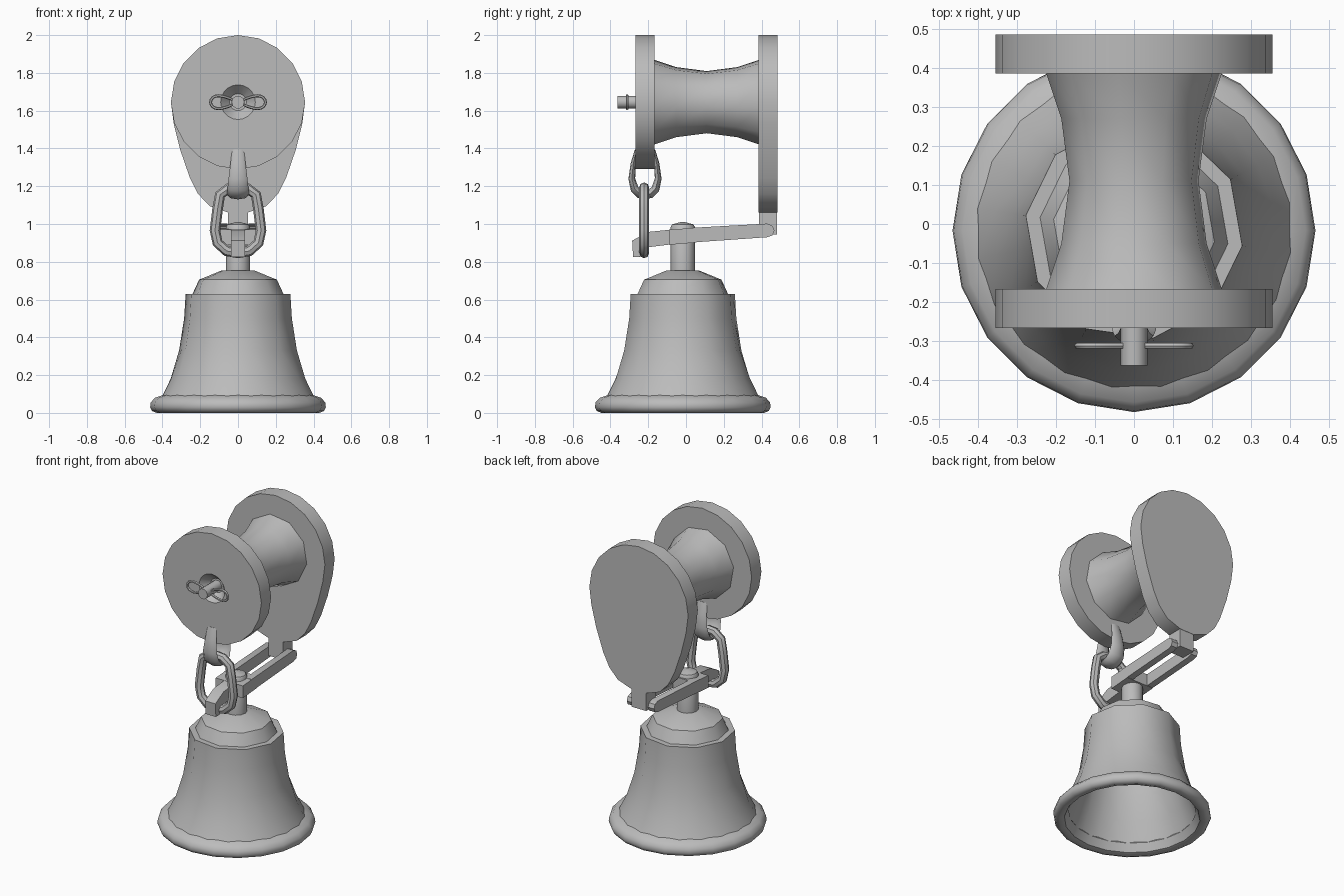
import bpy, bmesh, math
from mathutils import Vector

cube = bpy.data.objects.get("Cube")
if cube:
    bpy.data.objects.remove(cube, do_unlink=True)

metal = bpy.data.materials.new("grey_metal")
metal.use_nodes = True
GREY = (0.5, 0.5, 0.5, 1)
metal.diffuse_color = GREY
metal.node_tree.nodes["Principled BSDF"].inputs["Base Color"].default_value = GREY
parts = []


def finish(name, bm):
    bmesh.ops.remove_doubles(bm, verts=bm.verts, dist=1e-5)
    bmesh.ops.recalc_face_normals(bm, faces=bm.faces)
    mesh = bpy.data.meshes.new(name)
    bm.to_mesh(mesh)
    bm.free()
    mesh.materials.append(metal)
    obj = bpy.data.objects.new(name, mesh)
    bpy.context.collection.objects.link(obj)
    parts.append(obj)
    return obj


def loft(name, rings, closed=False):
    """Skin rings of points; cap the ends unless the loft is closed."""
    bm = bmesh.new()
    rows = [[bm.verts.new(p) for p in ring] for ring in rings]
    n = len(rows[0])
    pairs = list(zip(rows, rows[1:])) + ([(rows[-1], rows[0])] if closed else [])
    for a, b in pairs:
        for i in range(n):
            j = (i + 1) % n
            bm.faces.new((a[i], a[j], b[j], b[i]))
    if not closed:
        bm.faces.new(rows[0])
        bm.faces.new(rows[-1])
    return finish(name, bm)


def lathe(name, profile, sides, centre, axis="z", turn=0, closed=False):
    """Spin (radius, height, pinch); pinch pulls in every second point."""
    rings = []
    for r, h, *pinch in profile:
        ring = []
        for i in range(sides):
            a = math.radians(turn) + math.tau * i / sides
            k = r * (pinch[0] if pinch and i % 2 else 1)
            u, v = k * math.cos(a), k * math.sin(a)
            offset = (u, v, h) if axis == "z" else (u, h, v)
            ring.append(Vector(centre) + Vector(offset))
        rings.append(ring)
    return loft(name, rings, closed)


def prism(name, outline, low, high, axis="x"):
    """Extrude an outline of (y, z) along x, or of (x, z) along y."""
    place = (lambda p, d: (d, *p)) if axis == "x" else (lambda p, d: (p[0], d, p[1]))
    return loft(name, [[place(p, d) for p in outline] for d in (low, high)])


def sweep(name, path, normal, sizes, sides=8, closed=True):
    """Sweep an ellipse along a planar path; sizes are (in plane, across)."""
    pts, normal, rings = [Vector(p) for p in path], Vector(normal), []
    n = len(pts)
    for i, p in enumerate(pts):
        ahead = pts[(i + 1) % n] if closed else pts[min(i + 1, n - 1)]
        behind = pts[i - 1] if closed else pts[max(i - 1, 0)]
        side = (ahead - behind).normalized().cross(normal)
        a, b = sizes[i] if isinstance(sizes, list) else sizes
        angles = [math.tau * k / sides for k in range(sides)]
        rings.append([p + side * a * math.cos(t) + normal * b * math.sin(t) for t in angles])
    return loft(name, rings, closed)


# Bell: ten-sided shoulder flowing into a round, hollow skirt
BELL = (0, -0.017, 0)
flat = math.cos(math.pi / 10)
lathe("bell_body", [
    (0.1, 0.63, flat), (0.28, 0.63, flat), (0.288, 0.5, flat), (0.315, 0.33, 0.97),
    (0.36, 0.18), (0.405, 0.09), (0.38, 0.06), (0.335, 0.18),
    (0.29, 0.33, 0.97), (0.262, 0.5, flat), (0.255, 0.6, flat), (0.1, 0.6, flat)],
    20, BELL, turn=-8)
lathe("bell_lip", [
    (0.395, 0.095), (0.44, 0.08), (0.462, 0.055), (0.465, 0.03), (0.455, 0.01),
    (0.43, 0), (0.4, 0.01), (0.375, 0.06)], 20, BELL, closed=True)
lathe("bell_dome", [(0.243, 0.63), (0.208, 0.705), (0.085, 0.755)], 10, BELL, turn=-8)
lathe("bell_stem", [(0.064, 0.74), (0.064, 0.985), (0.056, 0.998), (0.012, 1.01)], 12, BELL)

# Spool: front disc with a countersunk centre, waisted hub, drop-shaped back plate
AXLE = (0, 0, 1.645)
lathe("front_disc", [
    (0.045, -0.215), (0.092, -0.267), (0.355, -0.267), (0.355, -0.167), (0.1, -0.167)],
    20, AXLE, "y")
lathe("spool_hub", [
    (0.228, -0.17), (0.188, -0.05), (0.167, 0.11), (0.188, 0.27), (0.228, 0.388)],
    10, AXLE, "y", turn=-8)
arc = [(0.355 * math.cos(math.pi * i / 10), 1.645 + 0.355 * math.sin(math.pi * i / 10))
       for i in range(11)]
flank = [(0.34, 1.53), (0.305, 1.39), (0.255, 1.245), (0.212, 1.16), (0.15, 1.095), (0.05, 1.06)]
plate = arc + [(-x, z) for x, z in flank] + flank[::-1]
prism("back_plate", plate, 0.385, 0.485, "y")
prism("back_plate_tab", [(-0.052, 0.945), (0.052, 0.945), (0.052, 1.08), (-0.052, 1.08)],
      0.387, 0.483, "y")

# Axle pin and the wire clip through it
lathe("axle_pin", [(0.034, -0.2), (0.034, -0.362)], 10, AXLE, "y")
clip = []
for i in range(32):
    t = math.tau * i / 32
    clip.append((0.145 * math.cos(t), -0.312, 1.645 + 0.034 * math.sin(2 * t)))
for side, name in ((1, "right_clip_loop"), (-1, "left_clip_loop")):
    loop = [(side * x, y, z) for x, y, z in clip if x > 0.01]
    loop = sorted(loop, key=lambda p: math.atan2(p[2] - 1.645, side * p[0] - 0.08))
    sweep(name, loop, (0, 1, 0), (0.008, 0.008), 6)

# Bail pinching the front disc
half = [(-0.046, 1.392, 0.008, 0.032), (-0.062, 1.32, 0.014, 0.04),
        (-0.07, 1.24, 0.018, 0.05), (-0.055, 1.185, 0.022, 0.056),
        (-0.028, 1.16, 0.024, 0.058)]
bail = half + [(0, 1.154, 0.024, 0.058)] + [(-y, *rest) for y, *rest in half[::-1]]
sweep("bail", [(0, -0.217 + y, z) for y, z, _, _ in bail], (1, 0, 0),
      [(a, b) for _, _, a, b in bail], 8, False)

# Chain link hanging from the bail
right = [(0.05, 1.188), (0.095, 1.155), (0.108, 1.08), (0.122, 0.965), (0.108, 0.9), (0.06, 0.857)]
link = [(0, 1.192)] + right + [(0, 0.847)] + [(-x, z) for x, z in right[::-1]]
sweep("chain_link", [(x, -0.222, z) for x, z in link], (0, 1, 0), (0.028, 0.027))

# Lever: forked rear arms, solid collar, narrow hooked nose
arm = [(0.0, 0.9), (0.43, 0.93), (0.458, 0.94), (0.468, 0.965), (0.458, 0.99),
       (0.43, 1.002), (0.0, 0.978)]
for side, name in ((1, "left_lever_arm"), (-1, "right_lever_arm")):
    prism(name, arm, side * 0.055, side * 0.098)
collar = [(0.055, 0.902), (0.055, 0.98), (-0.09, 0.97), (-0.09, 0.89)]
prism("lever_collar", collar, -0.098, 0.098)
nose = [(-0.08, 0.892), (-0.08, 0.97), (-0.2, 0.958), (-0.285, 0.912),
        (-0.28, 0.825), (-0.245, 0.825), (-0.215, 0.875)]
prism("lever_nose", nose, -0.037, 0.037)

# Smooth shading with crisp edges
bpy.ops.object.select_all(action="DESELECT")
for obj in parts:
    obj.select_set(True)
bpy.context.view_layer.objects.active = parts[0]
bpy.ops.object.shade_smooth_by_angle(angle=math.radians(42))
